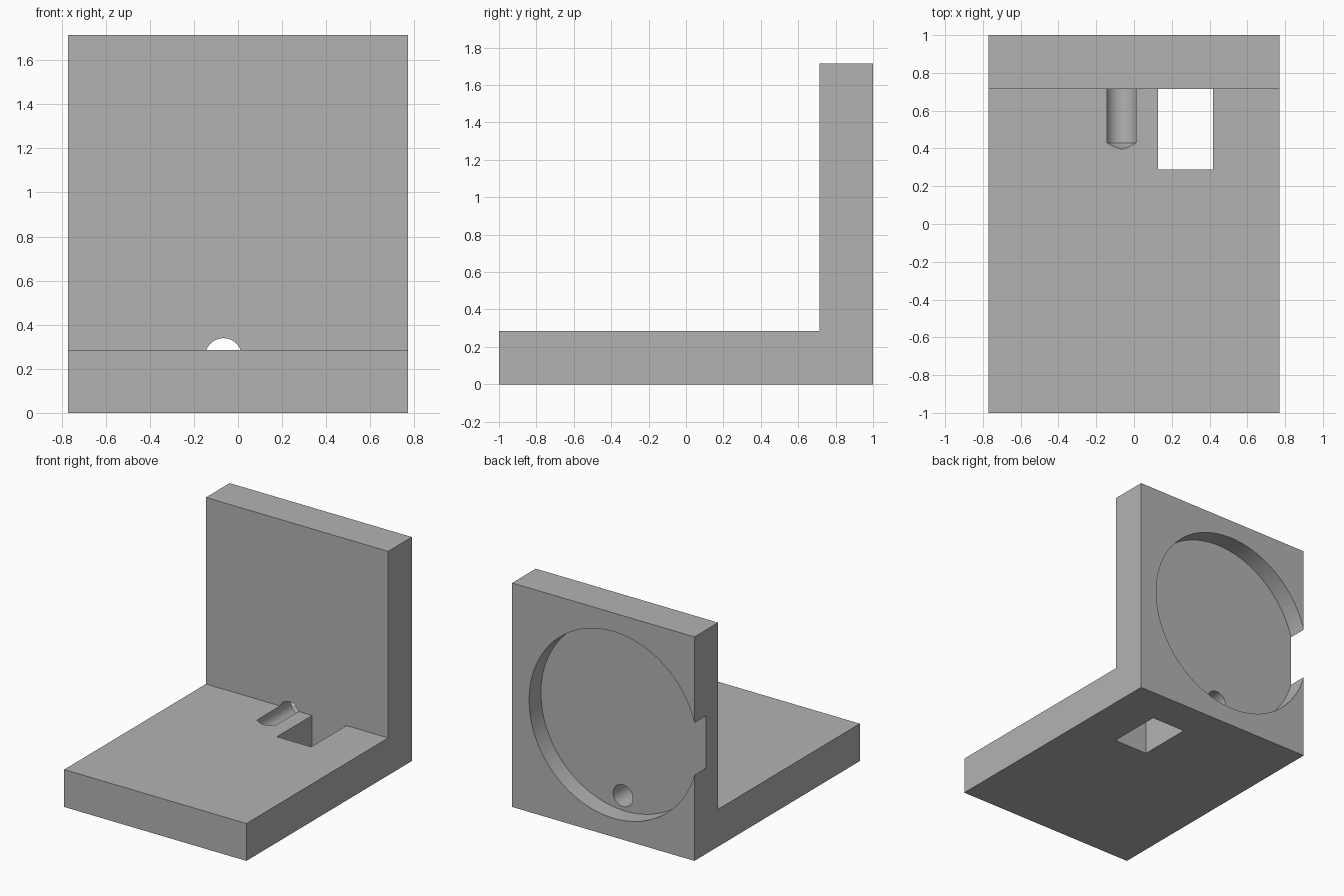
import bpy, bmesh, math
from mathutils import Matrix

default_cube = bpy.data.objects.get("Cube")
if default_cube:
    bpy.data.objects.remove(default_cube, do_unlink=True)

WIDTH, DEPTH, HEIGHT = 1.543, 2.0, 1.714
THICK = 0.286            # floor and wall thickness
WALL_Y = DEPTH / 2 - THICK
RECESS_Y = DEPTH / 2 - THICK / 2

grey = bpy.data.materials.new("plain grey")
grey.use_nodes = True
GREY = (0.45, 0.45, 0.45, 1)
grey.diffuse_color = GREY
grey.node_tree.nodes["Principled BSDF"].inputs["Base Color"].default_value = GREY


def make_object(name, bm):
    bmesh.ops.recalc_face_normals(bm, faces=bm.faces)
    mesh = bpy.data.meshes.new(name)
    bm.to_mesh(mesh)
    bm.free()
    mesh.materials.append(grey)
    obj = bpy.data.objects.new(name, mesh)
    bpy.context.collection.objects.link(obj)
    return obj


def box(name, x0, x1, y0, y1, z0, z1):
    bm = bmesh.new()
    place = Matrix.Translation(((x0 + x1) / 2, (y0 + y1) / 2, (z0 + z1) / 2))
    size = Matrix.Diagonal((x1 - x0, y1 - y0, z1 - z0, 1))
    bmesh.ops.create_cube(bm, size=1, matrix=place @ size)
    return make_object(name, bm)


def rod(name, x, z, radius, y0, y1, segments, tip=0):
    """Round bar along y; a tip adds a drill point towards the front."""
    bm = bmesh.new()

    def ring(y):
        angles = [2 * math.pi * i / segments for i in range(segments)]
        return [bm.verts.new((x + radius * math.cos(a), y, z + radius * math.sin(a)))
                for a in angles]

    front, back = ring(y0), ring(y1)
    bm.faces.new(back)
    apex = bm.verts.new((x, y0 - tip, z)) if tip else None
    if not tip:
        bm.faces.new(front)
    for i in range(segments):
        j = (i + 1) % segments
        bm.faces.new((front[i], front[j], back[j], back[i]))
        if tip:
            bm.faces.new((front[j], front[i], apex))
    return make_object(name, bm)


# L-shaped body: side profile swept across the width
bm = bmesh.new()
front, back = -DEPTH / 2, DEPTH / 2
profile = [(front, 0), (back, 0), (back, HEIGHT), (WALL_Y, HEIGHT),
           (WALL_Y, THICK), (front, THICK)]
side = bm.faces.new([bm.verts.new((-WIDTH / 2, y, z)) for y, z in profile])
swept = bmesh.ops.extrude_face_region(bm, geom=[side])["geom"]
bmesh.ops.translate(bm, vec=(WIDTH, 0, 0),
                    verts=[v for v in swept if isinstance(v, bmesh.types.BMVert)])
bracket = make_object("angle_bracket", bm)

# Floor window, round back recess breaking through one side, drilled wire hole
cutters = [
    box("window_cutter", 0.128, 0.418, 0.288, WALL_Y, -0.1, THICK + 0.1),
    rod("recess_cutter", -0.086, HEIGHT / 2, 0.714, RECESS_Y, 1.1, 128),
    rod("wire_hole_cutter", -0.066, 0.256, 0.083, 0.43, 0.95, 48, tip=0.05),
]
bpy.context.view_layer.objects.active = bracket
bracket.select_set(True)
for cutter in cutters:
    cutter.hide_render = True
    cut = bracket.modifiers.new(cutter.name, 'BOOLEAN')
    cut.operation = 'DIFFERENCE'
    cut.solver = 'EXACT'
    cut.object = cutter
    bpy.ops.object.modifier_apply(modifier=cut.name)
    bpy.data.objects.remove(cutter, do_unlink=True)

# Smooth the round walls, keep the edges crisp
bpy.ops.object.shade_smooth_by_angle(angle=math.radians(25))
